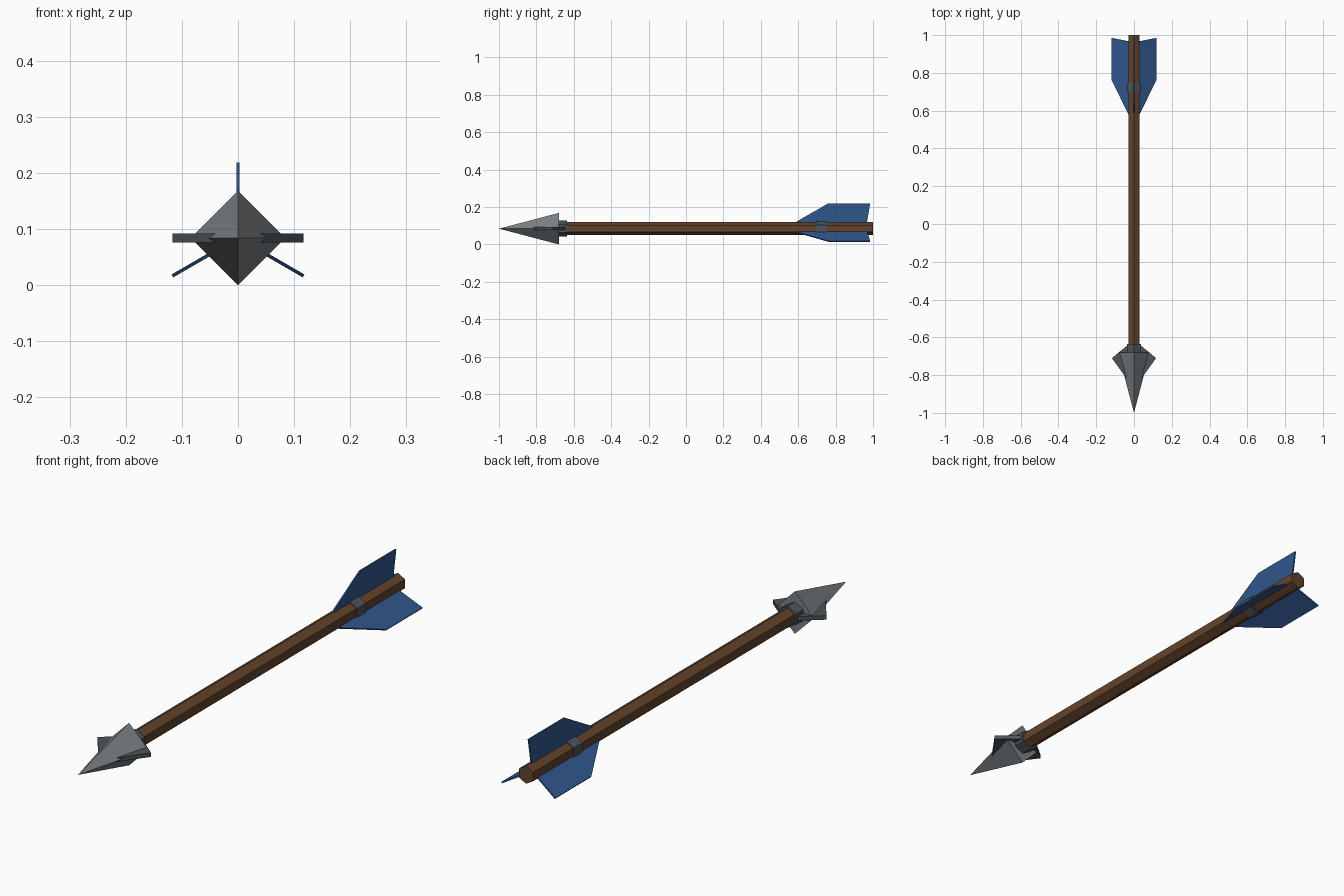
import bpy, bmesh, math
from mathutils import Matrix, Vector

if "Cube" in bpy.data.objects:
    bpy.data.objects.remove(bpy.data.objects["Cube"])

AXIS_Z = 0.084


def material(name, rgb):
    m = bpy.data.materials.new(name)
    m.diffuse_color = (*rgb, 1)
    m.use_nodes = True
    m.node_tree.nodes["Principled BSDF"].inputs["Base Color"].default_value = m.diffuse_color
    return m


wood = material("brown wood", (0.125, 0.056, 0.024))
steel = material("light steel", (0.20, 0.22, 0.235))
iron = material("dark iron", (0.075, 0.088, 0.10))
feather = material("blue feather", (0.030, 0.095, 0.27))


def finish(name, bm, mat):
    bmesh.ops.recalc_face_normals(bm, faces=bm.faces[:])
    me = bpy.data.meshes.new(name)
    bm.to_mesh(me)
    bm.free()
    me.materials.append(mat)
    ob = bpy.data.objects.new(name, me)
    bpy.context.collection.objects.link(ob)
    return ob


def rod(name, sides, y0, y1, r0, r1, mat):
    """Prism or cone along y with a corner pointing straight up."""
    bm = bmesh.new()
    rings = []
    for y, r in ((y0, r0), (y1, r1)):
        angles = [2 * math.pi * i / sides for i in range(sides if r else 1)]
        rings.append([bm.verts.new((r * math.sin(a), y, AXIS_Z + r * math.cos(a)))
                      for a in angles])
    a, b = rings
    for i in range(sides):
        j = (i + 1) % sides
        corners = [a[i % len(a)], a[j % len(a)], b[j % len(b)], b[i % len(b)]]
        bm.faces.new(list(dict.fromkeys(corners)))
    for ring in rings:
        if len(ring) > 2:
            bm.faces.new(ring)
    return finish(name, bm, mat)


def plate(name, outline, thick, angle, mat):
    """Flat plate from (radius, y) points, turned by angle about the axis."""
    bm = bmesh.new()
    turn = Matrix.Translation((0, 0, AXIS_Z)) @ Matrix.Rotation(angle, 4, 'Y')
    lo, hi = [[bm.verts.new(turn @ Vector((s * thick / 2, y, r)))
               for r, y in outline] for s in (-1, 1)]
    bm.faces.new(lo)
    bm.faces.new(hi)
    n = len(outline)
    for i in range(n):
        j = (i + 1) % n
        bm.faces.new((lo[i], lo[j], hi[j], hi[i]))
    return finish(name, bm, mat)


# Shaft, collar behind the head and binding over the feathers
rod("shaft", 6, -0.66, 1.0, 0.035, 0.035, wood)
rod("head_collar", 6, -0.70, -0.635, 0.043, 0.043, iron)
rod("feather_binding", 6, 0.695, 0.75, 0.040, 0.040, iron)

# Four-sided point
rod("arrow_head", 4, -1.0, -0.68, 0, 0.084, steel)

# Side barbs
for side, label in ((1, "right"), (-1, "left")):
    plate("barb_" + label, [(0.02, -0.845), (0.117, -0.71), (0.02, -0.63)],
          0.016, side * math.pi / 2, iron)

# Three feathers around the tail
for k in range(3):
    plate(f"feather_{k + 1}",
          [(0.02, 0.56), (0.135, 0.76), (0.135, 0.985), (0.02, 0.965)],
          0.006, k * 2 * math.pi / 3, feather)
